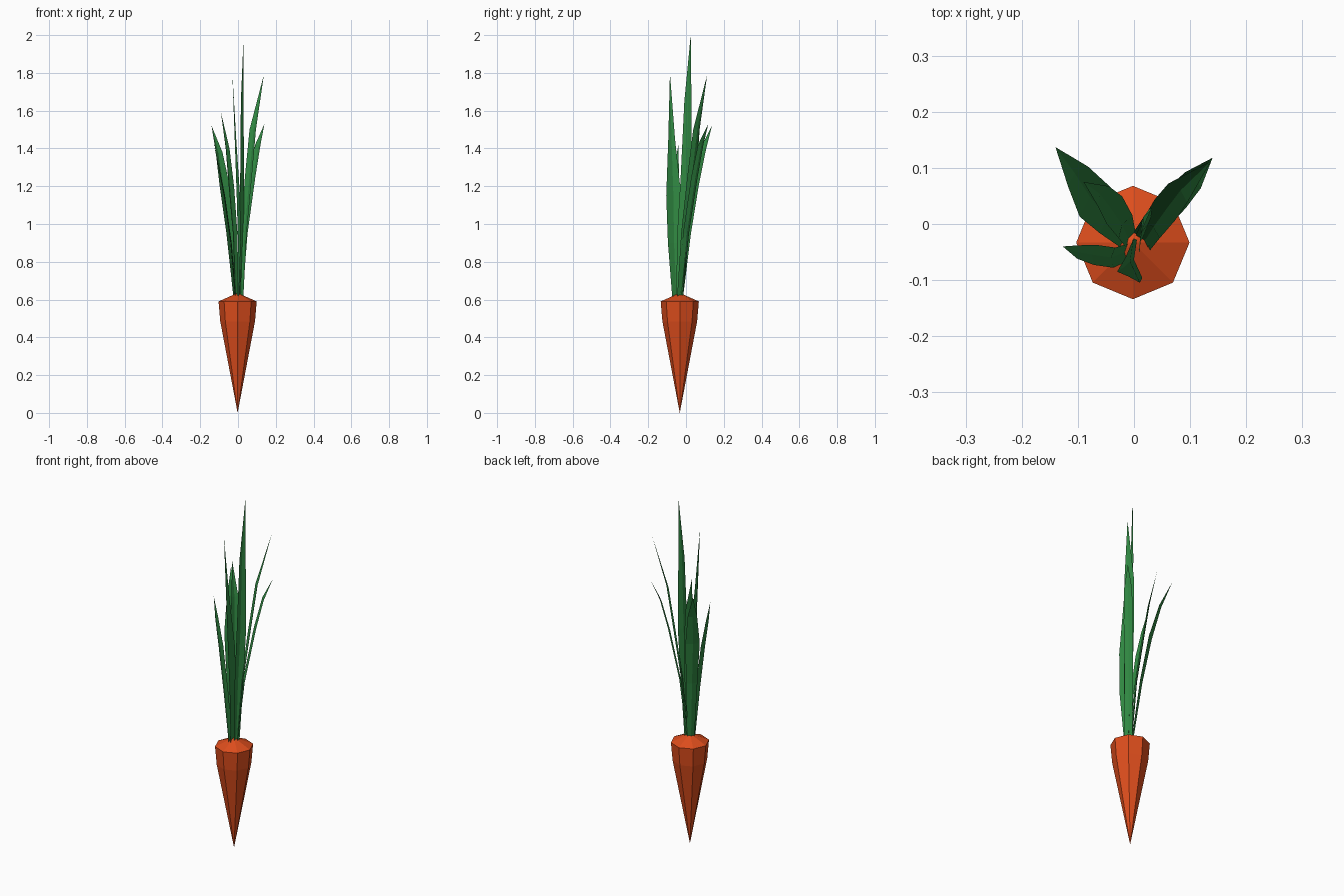
import bpy
import math


def material(name, color):
    m = bpy.data.materials.new(name)
    m.diffuse_color = color
    return m


def make_object(name, verts, faces, mat):
    mesh = bpy.data.meshes.new(name)
    mesh.from_pydata(verts, [], faces)
    mesh.materials.append(mat)
    mesh.update()
    obj = bpy.data.objects.new(name, mesh)
    bpy.context.collection.objects.link(obj)
    return obj


orange = material("orange", (0.73, 0.075, 0.012, 1))
green = material("green", (0.03, 0.25, 0.055, 1))

# Root: eight-sided tapered body with a shallow pointed cap
CX, CY, N = -0.002, -0.033, 8
verts = [(CX, CY, 0.0)]
for r, z in [(0.092, 0.485), (0.101, 0.59)]:
    for i in range(N):
        a = 2 * math.pi * i / N
        verts.append((CX + r * math.cos(a), CY + r * math.sin(a), z))
verts.append((CX, CY, 0.635))
faces = []
for i in range(N):
    j = (i + 1) % N
    faces.append((0, 1 + j, 1 + i))
    faces.append((1 + i, 1 + j, 1 + N + j, 1 + N + i))
    faces.append((1 + N + i, 1 + N + j, 2 * N + 1))
make_object("root", verts, faces, orange)


def leaf(name, angle, rows, tip):
    """Creased blade: rows are (x, y, z, half width), angle is the width direction."""
    a = math.radians(angle)
    sx, sy = math.cos(a), math.sin(a)
    nx, ny = sy, -sx
    if nx * (tip[0] - rows[0][0]) + ny * (tip[1] - rows[0][1]) < 0:
        nx, ny = -nx, -ny
    v, f = [], []
    for x, y, z, w in rows:
        d = 0.3 * w
        v += [(x - sx * w, y - sy * w, z),
              (x + nx * d, y + ny * d, z),
              (x + sx * w, y + sy * w, z)]
    v.append(tip)
    for k in range(len(rows) - 1):
        for c in (0, 1):
            b = 3 * k + c
            f.append((b, b + 1, b + 4, b + 3))
    b = 3 * (len(rows) - 1)
    f += [(b, b + 1, b + 3), (b + 1, b + 2, b + 3)]
    make_object(name, v, f, green)


# Leaves: seven blades fanning up from the crown
leaf("leaf_back_left", 45,
     [(-0.01, -0.03, 0.6, 0.018), (-0.04, 0.005, 0.95, 0.03),
      (-0.07, 0.04, 1.2, 0.038), (-0.10, 0.085, 1.38, 0.025)],
     (-0.14, 0.137, 1.52))
leaf("leaf_back_right_low", -45,
     [(0.01, -0.03, 0.6, 0.018), (0.035, 0.0, 0.95, 0.022),
      (0.075, 0.045, 1.25, 0.024), (0.105, 0.078, 1.42, 0.02)],
     (0.14, 0.118, 1.53))
leaf("leaf_back_right_high", -45,
     [(0.015, -0.035, 0.6, 0.018), (0.03, -0.01, 0.95, 0.022),
      (0.055, 0.025, 1.25, 0.026), (0.078, 0.055, 1.5, 0.024)],
     (0.137, 0.112, 1.79))
leaf("leaf_front", 98,
     [(0.0, -0.05, 0.6, 0.022), (0.01, -0.062, 0.9, 0.034),
      (0.005, -0.065, 1.15, 0.04), (-0.012, -0.076, 1.45, 0.018)],
     (-0.03, -0.085, 1.80))
leaf("leaf_centre", 70,
     [(0.015, -0.035, 0.6, 0.018), (0.02, -0.02, 0.95, 0.028),
      (0.022, 0.0, 1.25, 0.03), (0.022, 0.01, 1.65, 0.02)],
     (0.03, 0.025, 2.0))
leaf("leaf_inner_left", 60,
     [(-0.005, -0.03, 0.6, 0.016), (-0.015, -0.005, 0.95, 0.024),
      (-0.035, 0.025, 1.2, 0.028), (-0.055, 0.05, 1.4, 0.02)],
     (-0.09, 0.075, 1.59))
leaf("leaf_left", 85,
     [(-0.01, -0.05, 0.6, 0.016), (-0.035, -0.06, 0.9, 0.018),
      (-0.07, -0.055, 1.15, 0.018), (-0.10, -0.05, 1.3, 0.012)],
     (-0.127, -0.04, 1.42))
